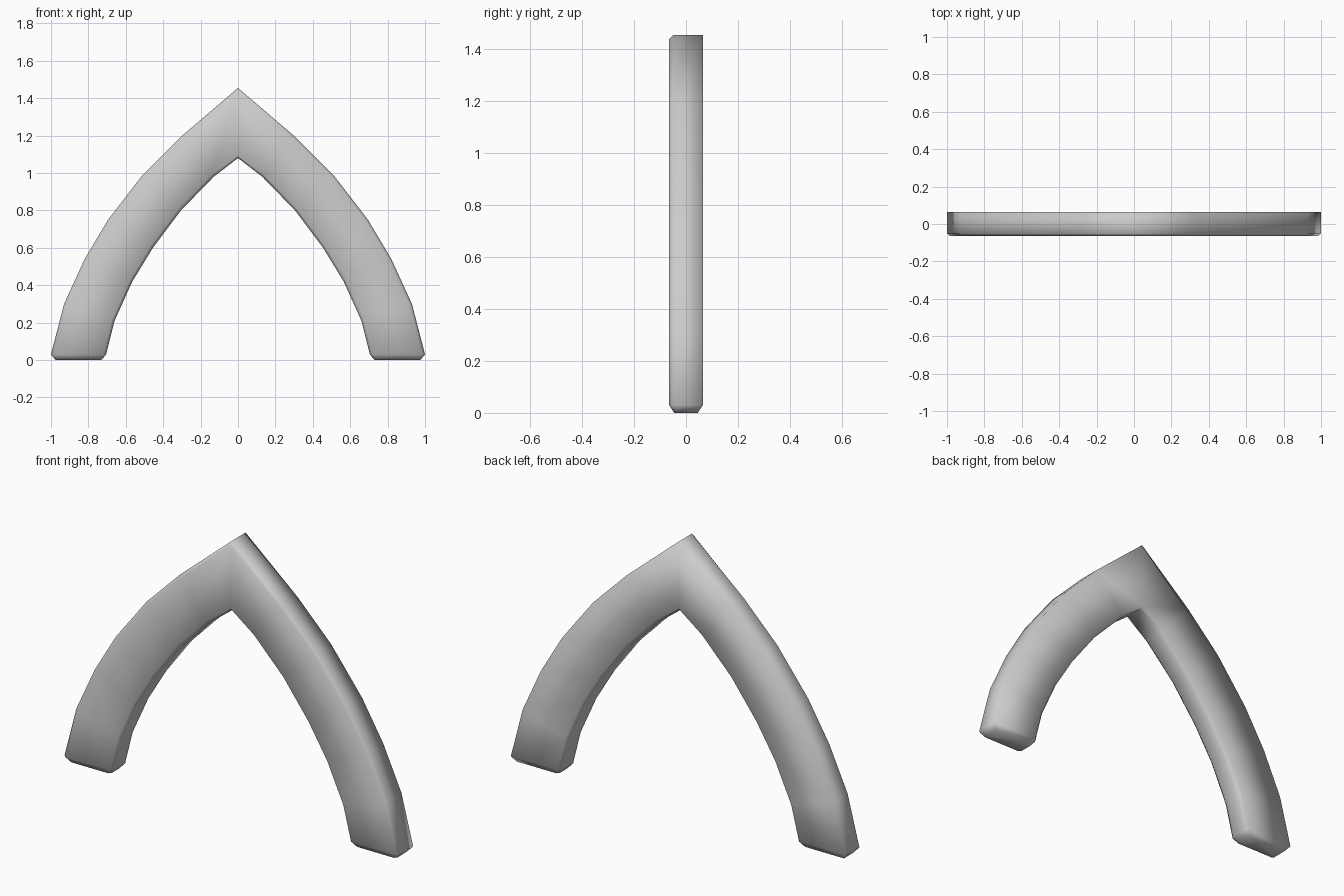
import bpy, bmesh
from mathutils import Vector

if "Cube" in bpy.data.objects:
    bpy.data.objects.remove(bpy.data.objects["Cube"])

# Right half of the pointed arch: matching outer and inner (x, z) stations, foot to apex
OUTER = [(1.0, .03), (.93, .30), (.82, .54), (.695, .75), (.51, .99), (.31, 1.19), (0, 1.455)]
INNER = [(.705, .03), (.66, .21), (.565, .42), (.455, .60), (.305, .80), (.13, .98), (0, 1.08)]
D = .065   # half depth
C = .015   # edge chamfer


def section(o, i):
    """Cross-section between outer and inner edge: back outer edge sharp, the rest chamfered."""
    o, i = Vector((o[0], 0, o[1])), Vector((i[0], 0, i[1]))
    d = (i - o).normalized() * C
    y = lambda p, v: Vector((p.x, v, p.z))
    return [y(o, D), y(i - d, D), y(i, D - .02), y(i, .02 - D),
            y(i - d, -D), y(o + d, -D), y(o, C - D)]


bm = bmesh.new()
sections = [section(o, i) for o, i in zip(OUTER, INNER)]

# Foot: tapered ring down to the ground
cx = (OUTER[0][0] + INNER[0][0]) / 2
sections.insert(0, [Vector((cx + (p.x - cx) * .83, p.y * .7, 0)) for p in sections[0]])

rings = [[bm.verts.new(p) for p in s] for s in sections]
n = len(rings[0])
for a, b in zip(rings, rings[1:]):
    for k in range(n):
        bm.faces.new((a[k], a[(k + 1) % n], b[(k + 1) % n], b[k]))
bm.faces.new(rings[0])
bmesh.ops.recalc_face_normals(bm, faces=bm.faces)
# The apex is open, so check the orientation with the foot cap
foot = min(bm.faces, key=lambda f: f.calc_center_median().z)
if foot.normal.z > 0:
    bmesh.ops.reverse_faces(bm, faces=bm.faces)
for f in bm.faces:
    f.smooth = True

mesh = bpy.data.meshes.new("pointed_arch")
bm.to_mesh(mesh)
bm.free()
arch = bpy.data.objects.new("pointed_arch", mesh)
bpy.context.collection.objects.link(arch)

# Left half
mirror = arch.modifiers.new("Mirror", 'MIRROR')
mirror.use_axis[0] = True
mirror.use_clip = True
mirror.merge_threshold = .001
